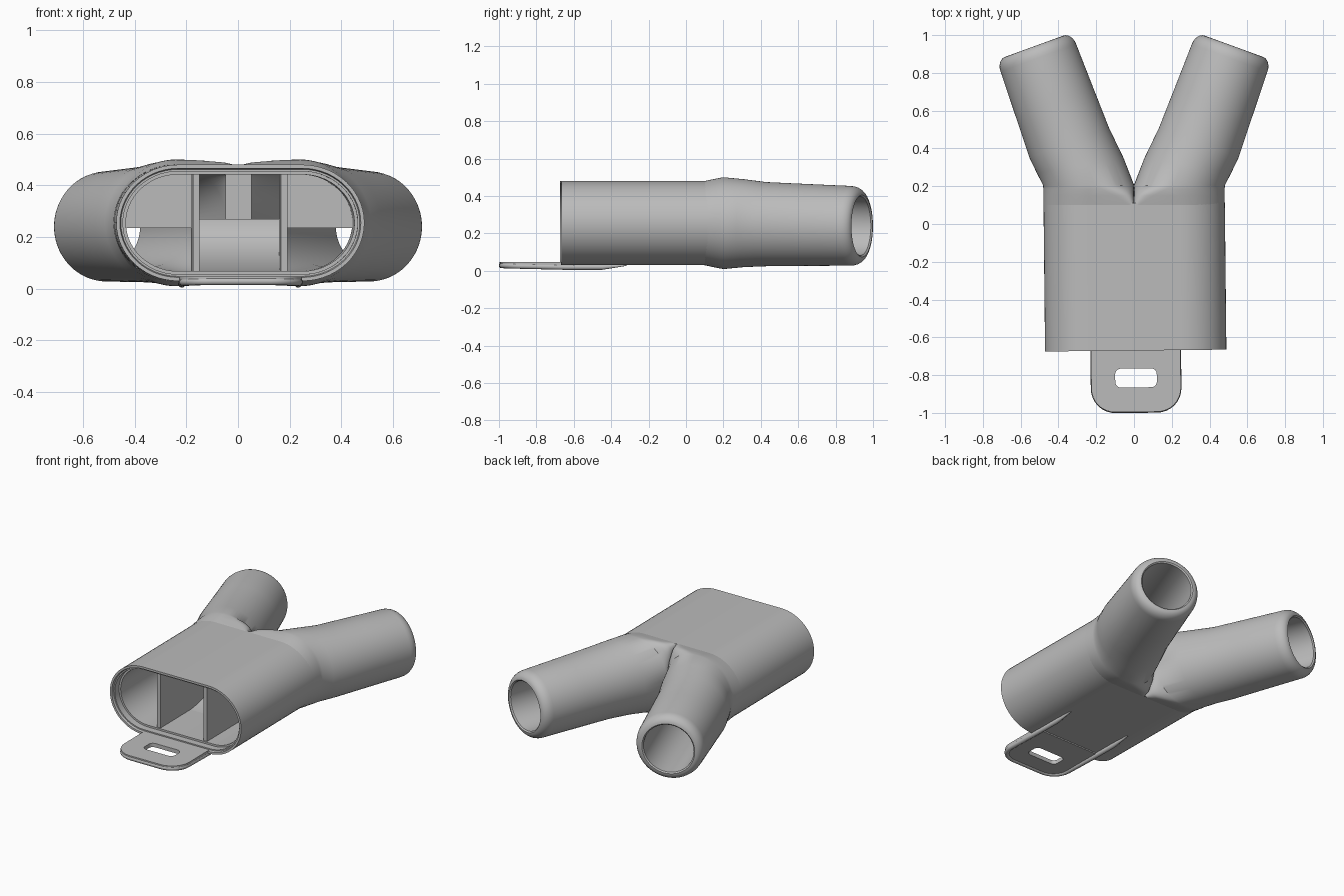
import bpy, bmesh
from math import sin, cos, pi, radians, copysign
from mathutils import Matrix, Vector

if "Cube" in bpy.data.objects:
    bpy.data.objects.remove(bpy.data.objects["Cube"])

grey = bpy.data.materials.new("plain_grey")
grey.use_nodes = True
COLOUR = (0.5, 0.5, 0.5, 1)
grey.diffuse_color = COLOUR
grey.node_tree.nodes["Principled BSDF"].inputs["Base Color"].default_value = COLOUR

# The main sleeve sits at a very slight twist to the two pipes
PIVOT = Vector((0, 0.2, 0))
TWIST = (Matrix.Translation(PIVOT) @ Matrix.Rotation(radians(0.6), 4, 'Z')
         @ Matrix.Translation(-PIVOT))
MID_Z = 0.255


def finish(name, bm, twist=True, angle=35):
    bmesh.ops.recalc_face_normals(bm, faces=bm.faces)
    if twist:
        bm.transform(TWIST)
    mesh = bpy.data.meshes.new(name)
    bm.to_mesh(mesh)
    bm.free()
    obj = bpy.data.objects.new(name, mesh)
    bpy.context.collection.objects.link(obj)
    mesh.materials.append(grey)
    bpy.ops.object.select_all(action='DESELECT')
    obj.select_set(True)
    bpy.context.view_layer.objects.active = obj
    bpy.ops.object.shade_smooth_by_angle(angle=radians(angle))
    return obj


def loft(rings):
    bm = bmesh.new()
    rows = [[bm.verts.new(p) for p in ring] for ring in rings]
    for a, b in zip(rows, rows[1:]):
        for i in range(len(a)):
            j = (i + 1) % len(a)
            bm.faces.new((a[i], a[j], b[j], b[i]))
    return bm


def prism(name, points, depth):
    bm = bmesh.new()
    face = bm.faces.new([bm.verts.new(p) for p in points])
    new = bmesh.ops.extrude_face_region(bm, geom=[face])["geom"]
    bmesh.ops.translate(bm, vec=depth, verts=[v for v in new if isinstance(v, bmesh.types.BMVert)])
    return finish(name, bm)


# Sleeve: oval section, outer wall, stepped lip and inner wall in one loft
def oval(y, inset, steps=28):
    ring = []
    for side in (1, -1):
        for i in range(steps + 1):
            t = pi * i / steps - pi / 2
            ring.append((side * (0.24 + (0.24 - inset) * cos(t)), y,
                         MID_Z + side * (0.225 - inset) * sin(t)))
    return ring


finish("sleeve", loft([oval(*r) for r in (
    (0.11, 0), (-0.67, 0), (-0.67, 0.014), (-0.655, 0.018), (-0.655, 0.026),
    (-0.61, 0.026), (-0.61, 0.038), (0.1, 0.038))]))


# Pipes: each half of the sleeve turns into a round, splayed pipe
def section(x, y, z, a, b, power=2, tilt=0, count=72):
    ring = []
    for i in range(count):
        u = 2 * pi * i / count
        c, s = cos(u), sin(u)
        n = power if c < 0 else 2
        lx = a * copysign(abs(c) ** (2 / n), c)
        lz = b * copysign(abs(s) ** (2 / n), s)
        ring.append((x + lx * cos(tilt), y - lx * sin(tilt), z + lz))
    return ring


SPLAY = radians(20)


def pipe(s, r):
    x = 0.175 * cos(SPLAY) + s * sin(SPLAY)
    y = -0.175 * sin(SPLAY) + s * cos(SPLAY)
    return section(x, y, 0.25 - 0.018 * (s - 0.5), r, r, 2, SPLAY)


rings = [section(0.24, 0.1, MID_Z, 0.24, 0.225, 40),
         section(0.24, 0.15, MID_Z, 0.24, 0.236, 9),
         section(0.24, 0.185, MID_Z, 0.24, 0.243, 4),
         section(0.24, 0.205, MID_Z, 0.241, 0.245, 2.3),
         section(0.285, 0.31, MID_Z, 0.233, 0.235, 2, SPLAY / 2),
         pipe(0.52, 0.225), pipe(0.75, 0.219), pipe(1.0, 0.213)]
for k in range(1, 7):
    t = pi / 2 * k / 6
    rings.append(pipe(1.0 + 0.065 * sin(t), 0.165 + 0.048 * cos(t)))
rings += [pipe(1.058, 0.157), pipe(0.52, 0.165),
          section(0.25, 0.2, MID_Z, 0.2, 0.195, 2.5),
          section(0.24, 0.1, MID_Z, 0.202, 0.187, 30)]
pipes = finish("pipes", loft(rings), twist=False)
pipes.modifiers.new("mirror", 'MIRROR')

# Dividers and half-height baffles inside the sleeve
for side, label in ((1, "left"), (-1, "right")):
    x = side * 0.17
    prism(label + "_divider", [(x - 0.013, -0.6, 0.06), (x + 0.013, -0.6, 0.06),
                               (x + 0.013, -0.6, 0.45), (x - 0.013, -0.6, 0.45)], (0, 0.7, 0))
    arc = [(side * (0.24 + 0.205 * cos(t)), 0.07, MID_Z + 0.19 * sin(t))
           for t in (pi / 2 * i / 12 for i in range(13))]
    prism(label + "_baffle", [(side * 0.445, 0.07, 0.235)] + arc
          + [(side * 0.17, 0.07, 0.445), (side * 0.17, 0.07, 0.235)], (0, 0.02, 0))

# Curved ramp in the middle channel, with a wall closing the pipe crotch
curve = [(-0.16, -0.35 + 0.42 * sin(t), 0.27 - 0.205 * cos(t))
         for t in (pi / 2 * i / 12 for i in range(13))]
prism("middle_ramp", curve + [(-0.16, 0.07, 0.065)], (0.32, 0, 0))
prism("crotch_wall", [(-0.05, 0.08, 0.06), (0.05, 0.08, 0.06),
                      (0.05, 0.08, 0.45), (-0.05, 0.08, 0.45)], (0, 0.03, 0))


# Pull tab with a rounded slot
def rounded(x0, x1, y0, y1, r_front, r_back, steps=8):
    points = []
    for cx, cy, r, start in ((x1, y1, r_back, 0), (x0, y1, r_back, 1),
                             (x0, y0, r_front, 2), (x1, y0, r_front, 3)):
        ox = cx - r if cx == x1 else cx + r
        oy = cy - r if cy == y1 else cy + r
        for i in range(steps + 1):
            t = pi / 2 * (start + i / steps)
            points.append((ox + r * cos(t), oy + r * sin(t), 0.022))
    return points


bm = bmesh.new()
edges = []
for outline in (rounded(-0.237, 0.237, -0.995, -0.6, 0.125, 0.005),
                rounded(-0.11, 0.11, -0.865, -0.765, 0.03, 0.03)):
    verts = [bm.verts.new(p) for p in outline]
    edges += [bm.edges.new((v, verts[i - 1])) for i, v in enumerate(verts)]
bmesh.ops.triangle_fill(bm, edges=edges, use_beauty=True)
new = bmesh.ops.extrude_face_region(bm, geom=bm.faces[:])["geom"]
bmesh.ops.translate(bm, vec=(0, 0, 0.026), verts=[v for v in new if isinstance(v, bmesh.types.BMVert)])
finish("pull_tab", bm)

# Rounded bead along the tab edge, running on as two rails under the sleeve
path = [(-0.225, -0.32), (-0.225, -0.45), (-0.225, -0.65)]
path += [(-0.11 + 0.115 * cos(t), -0.87 + 0.115 * sin(t))
         for t in (pi + pi / 2 * i / 8 for i in range(9))]
path += [(-x, y) for x, y in reversed(path)]
data = bpy.data.curves.new("tab_bead", 'CURVE')
data.dimensions = '3D'
data.bevel_depth = 0.015
data.bevel_resolution = 3
data.use_fill_caps = True
spline = data.splines.new('POLY')
spline.points.add(len(path) - 1)
for point, (x, y) in zip(spline.points, path):
    tip = y > -0.4
    point.co = (*(TWIST @ Vector((x, y, 0.031 if tip else 0.02 + 0.03 * max(0, -y - 0.7)))), 1)
    point.radius = 0.3 if tip else 1
data.materials.append(grey)
bead = bpy.data.objects.new("tab_bead", data)
bpy.context.collection.objects.link(bead)
